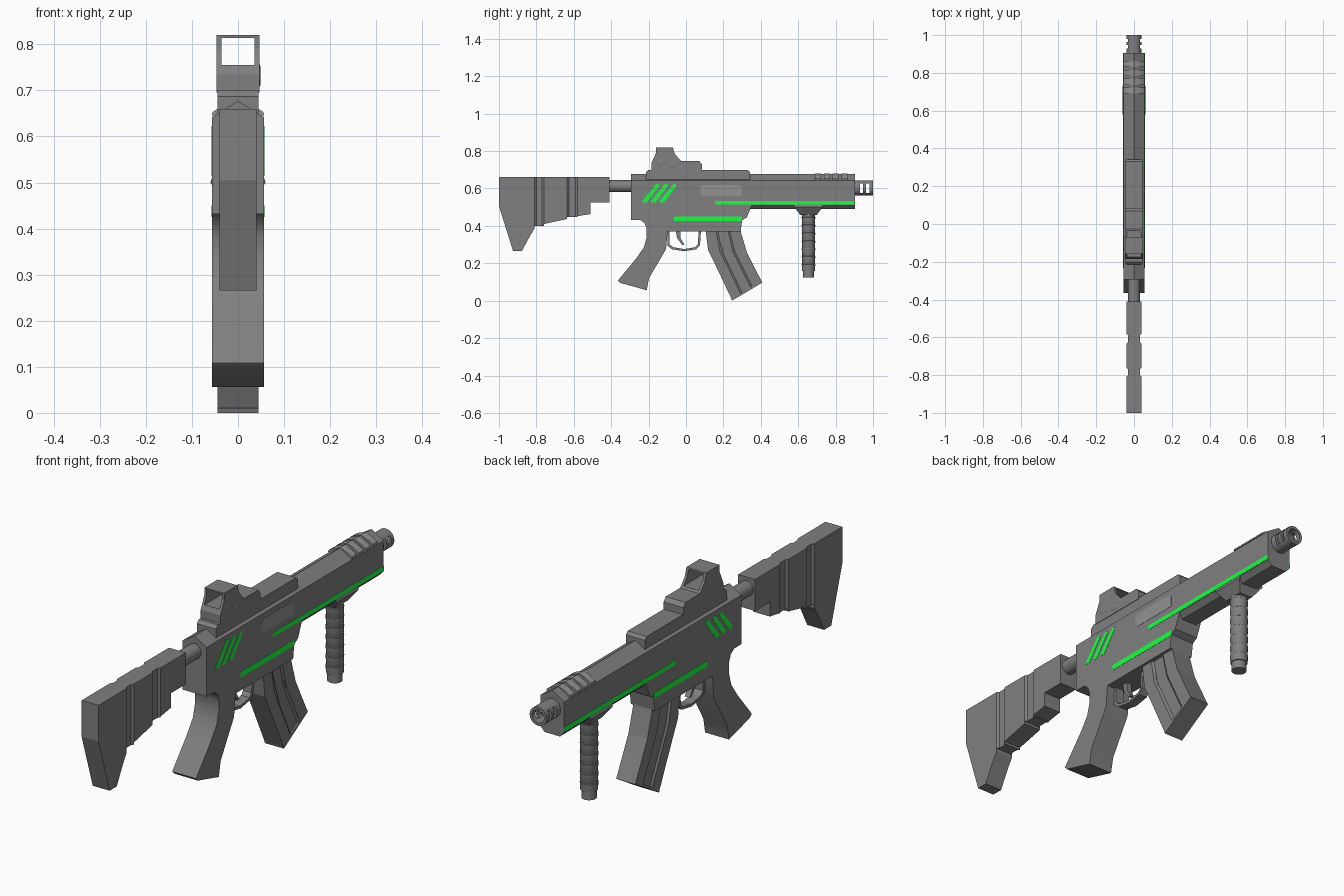
import bpy, bmesh, math
from mathutils import Vector

if "Cube" in bpy.data.objects:
    bpy.data.objects.remove(bpy.data.objects["Cube"])


def material(name, *rgb):
    m = bpy.data.materials.new(name)
    m.diffuse_color = (*rgb, 1)
    m.use_nodes = True
    m.node_tree.nodes["Principled BSDF"].inputs["Base Color"].default_value = m.diffuse_color
    return m


dark = material("dark_grey", .215, .215, .215)
light = material("light_grey", .29, .29, .29)
green = material("green_accent", .012, .98, .055)


def finish(name, bm, mat, smooth=False):
    bmesh.ops.recalc_face_normals(bm, faces=bm.faces)
    me = bpy.data.meshes.new(name)
    bm.to_mesh(me)
    bm.free()
    me.materials.append(mat)
    ob = bpy.data.objects.new(name, me)
    bpy.context.collection.objects.link(ob)
    bpy.ops.object.select_all(action='DESELECT')
    ob.select_set(True)
    bpy.context.view_layer.objects.active = ob
    if smooth:
        bpy.ops.object.shade_smooth_by_angle(angle=math.radians(35))
    return ob


def extrude(name, pts, a, b, axis='x', mat=dark, smooth=False):
    """Side profile (y, z) along x, cross-section (x, z) along y, or plan (x, y) along z."""
    bm = bmesh.new()
    at = {'x': lambda p, t: (t, p[0], p[1]), 'y': lambda p, t: (p[0], t, p[1]),
          'z': lambda p, t: (p[0], p[1], t)}[axis]
    lo = [bm.verts.new(at(p, a)) for p in pts]
    hi = [bm.verts.new(at(p, b)) for p in pts]
    bm.faces.new(lo)
    bm.faces.new(hi[::-1])
    n = len(pts)
    for i in range(n):
        j = (i + 1) % n
        bm.faces.new((lo[i], lo[j], hi[j], hi[i]))
    return finish(name, bm, mat, smooth)


def rect(y0, y1, z0, z1):
    return [(y0, z0), (y1, z0), (y1, z1), (y0, z1)]


def lathe(name, prof, centre, axis='z', n=20, closed=False):
    """Revolve (radius, position) pairs about an axis through centre."""
    bm = bmesh.new()
    rings = []
    for r, t in prof:
        ring = []
        for k in range(n):
            c, s = r * math.cos(2 * math.pi * k / n), r * math.sin(2 * math.pi * k / n)
            v = {'x': (t, c, s), 'y': (c, t, s), 'z': (c, s, t)}[axis]
            ring.append(bm.verts.new(Vector(v) + Vector(centre)))
        rings.append(ring)
    pairs = list(zip(rings, rings[1:]))
    if closed:
        pairs.append((rings[-1], rings[0]))
    else:
        bm.faces.new(rings[0])
        bm.faces.new(rings[-1])
    for p, q in pairs:
        for k in range(n):
            m = (k + 1) % n
            bm.faces.new((p[k], p[m], q[m], q[k]))
    return finish(name, bm, dark, smooth=True)


def cut(ob, cutter):
    mod = ob.modifiers.new("cut", 'BOOLEAN')
    mod.operation, mod.solver, mod.object = 'DIFFERENCE', 'EXACT', cutter
    bpy.ops.object.select_all(action='DESELECT')
    bpy.context.view_layer.objects.active = ob
    ob.select_set(True)
    bpy.ops.object.modifier_apply(modifier=mod.name)
    bpy.data.objects.remove(cutter)


W = 0.0565  # half width of the receiver

# Upper receiver with a shallow roof, and a lighter port cover on the right side
extrude("upper_receiver", [(-W, .51), (W, .51), (W, .642), (0, .677), (-W, .642)],
        -.294, .904, 'y')
extrude("port_cover", [(.075, .575), (.09, .56), (.295, .56), (.3, .565), (.3, .605),
                       (.285, .618), (.09, .618), (.075, .603)], .05, W + .001, mat=light)

# Lower receiver and pistol grip in one side profile
extrude("lower_receiver_grip", [
    (-.294, .51), (-.294, .432), (-.245, .432), (-.222, .415), (-.21, .385), (-.21, .34),
    (-.225, .285), (-.267, .225), (-.364, .108), (-.352, .095), (-.21, .056), (-.198, .12),
    (-.107, .275), (-.098, .37), (.292, .37), (.3, .43), (.325, .445), (.352, .51)],
    -W, W, smooth=True)

# Handguard underside with bevelled edges
extrude("handguard_underside", [(-W, .51), (-.036, .489), (.036, .489), (W, .51)],
        .34, .904, 'y')

# Raised ribs over the front of the roof
for i in range(4):
    y = .69 + i * .047
    extrude(f"top_rib_{i+1}", [(-.057, .645), (.057, .645), (.055, .653), (.036, .666), (0, .679),
                               (-.036, .666), (-.055, .653)], y, y + .032, 'y', light)

# Green accents on both sides
for side, s in (("right", 1), ("left", -1)):
    a, b = s * .05, s * (W + .001)
    extrude(f"long_stripe_{side}", rect(.155, .904, .514, .534), a, b, mat=green)
    extrude(f"short_stripe_{side}", rect(-.065, .299, .425, .45), a, b, mat=green)
    for i in range(3):
        o = i * .046
        extrude(f"slash_{side}_{i+1}", [(-.232 + o, .525), (-.21 + o, .525), (-.145 + o, .61),
                                        (-.148 + o, .623), (-.16 + o, .623), (-.232 + o, .535)],
                a, b, mat=green)

# Muzzle: hollow tube with two slots through the sides
muzzle = lathe("muzzle", [(.04, .9), (.04, 1.0), (.028, 1.0), (.028, .9)],
               (0, 0, .602), 'y', 24, closed=True)
for y in (.93, .963):
    cut(muzzle, extrude("slot_cutter", rect(y, y + .017, .577, .627), -.1, .1))

# Buffer tube and stock panels, joined by waisted bands
lathe("buffer_tube", [(.032, -.43), (.032, -.28)], (0, 0, .612), 'y', 20)
T = .66
extrude("stock_butt", [(-1, T), (-1, .505), (-.925, .266), (-.877, .266), (-.832, .35),
                       (-.81, .385), (-.81, T)], -.04, .04)
extrude("stock_middle", [(-.76, T), (-.76, .41), (-.635, .437), (-.635, T)], -.04, .04)
extrude("stock_front", [(-.58, T), (-.58, .452), (-.51, .463), (-.51, .525), (-.41, .525),
                        (-.41, T)], -.04, .04)
for name, y0, y1, z in (("rear", -.81, -.76, .4), ("front", -.635, -.58, .448)):
    half = [(.04, y0), (.032, y0 + .01), (.032, y1 - .01), (.04, y1)]
    extrude(f"stock_band_{name}", half + [(-x, y) for x, y in half[::-1]], z, T, 'z')

# Sight and its mount, with a viewing window running through
extrude("sight_mount", [(-.214, .645), (-.214, .687), (-.2, .7), (.33, .7), (.342, .688),
                        (.342, .645)], -.045, .045)
sight = extrude("sight", [(-.185, .695), (-.185, .735), (-.16, .79), (-.16, .82), (-.07, .82),
                          (-.06, .785), (-.027, .747), (.07, .747), (.085, .73), (.085, .695)],
                -.047, .047)
cut(sight, extrude("window_cutter", rect(-.4, .2, .755, .814), -.036, .036))
for i, (y, z, r) in enumerate(((-.14, .737, .019), (-.075, .724, .016))):
    lathe(f"sight_knob_{i+1}", [(r, .04), (r, .0472), (r * .8, .0485)], (0, y, z), 'x', 16)

# Trigger guard and trigger
extrude("trigger_guard", [
    (-.1, .375), (-.1, .295), (-.075, .275), (-.01, .264), (.055, .275), (.075, .297),
    (.08, .375), (.068, .375), (.063, .302), (.05, .286), (-.01, .276), (-.07, .286),
    (-.088, .302), (-.088, .375)], -.02, .02)
extrude("trigger", [(-.055, .375), (-.048, .335), (-.02, .298), (-.008, .3), (-.03, .335),
                    (-.03, .375)], -.012, .012)

# Curved magazine: lengthwise strips, the middle one recessed between sloped edges
rear = [(.104, .385), (.107, .36), (.118, .27), (.16, .185), (.246, .004)]
front = [(.29, .385), (.294, .365), (.325, .26), (.36, .19), (.406, .1)]


def across(t):
    return [(a[0] + (b[0] - a[0]) * t, a[1] + (b[1] - a[1]) * t) for a, b in zip(rear, front)]


D, S = .045, .038
for name, t0, t1, w0, w1 in (("rear", 0, .3, D, D), ("rear_slope", .3, .35, D, S),
                             ("middle", .35, .64, S, S), ("front_slope", .64, .69, S, D),
                             ("front", .69, 1, D, D)):
    strip = extrude(f"magazine_{name}", across(t0) + across(t1)[::-1], -1, 1)
    for v in strip.data.vertices:
        v.co.x *= w0 if v.index % 10 < 5 else w1
extrude("magazine_floor", [(.243, .01), (.246, 0), (.408, .097), (.4, .105)], -D, D)

# Vertical foregrip: clamp and ribbed handle
clamp = [(-.06, .5), (-.03, .457), (.03, .457), (.06, .5), (.055, .515), (-.055, .515)]
foot = extrude("foregrip_clamp", clamp, .58, .73, 'y')
for v in foot.data.vertices:
    if v.co.z < .47:
        v.co.y = .655 + (v.co.y - .655) * .58
prof = [(.03, .125), (.03, .16)]
for i in range(7):
    z = .16 + i * .042
    prof += [(.0345, z), (.0365, z + .034), (.034, z + .036), (.034, z + .041)]
prof.append((.0345, .47))
lathe("foregrip_handle", prof, (0, .655, 0), 'z', 20)
